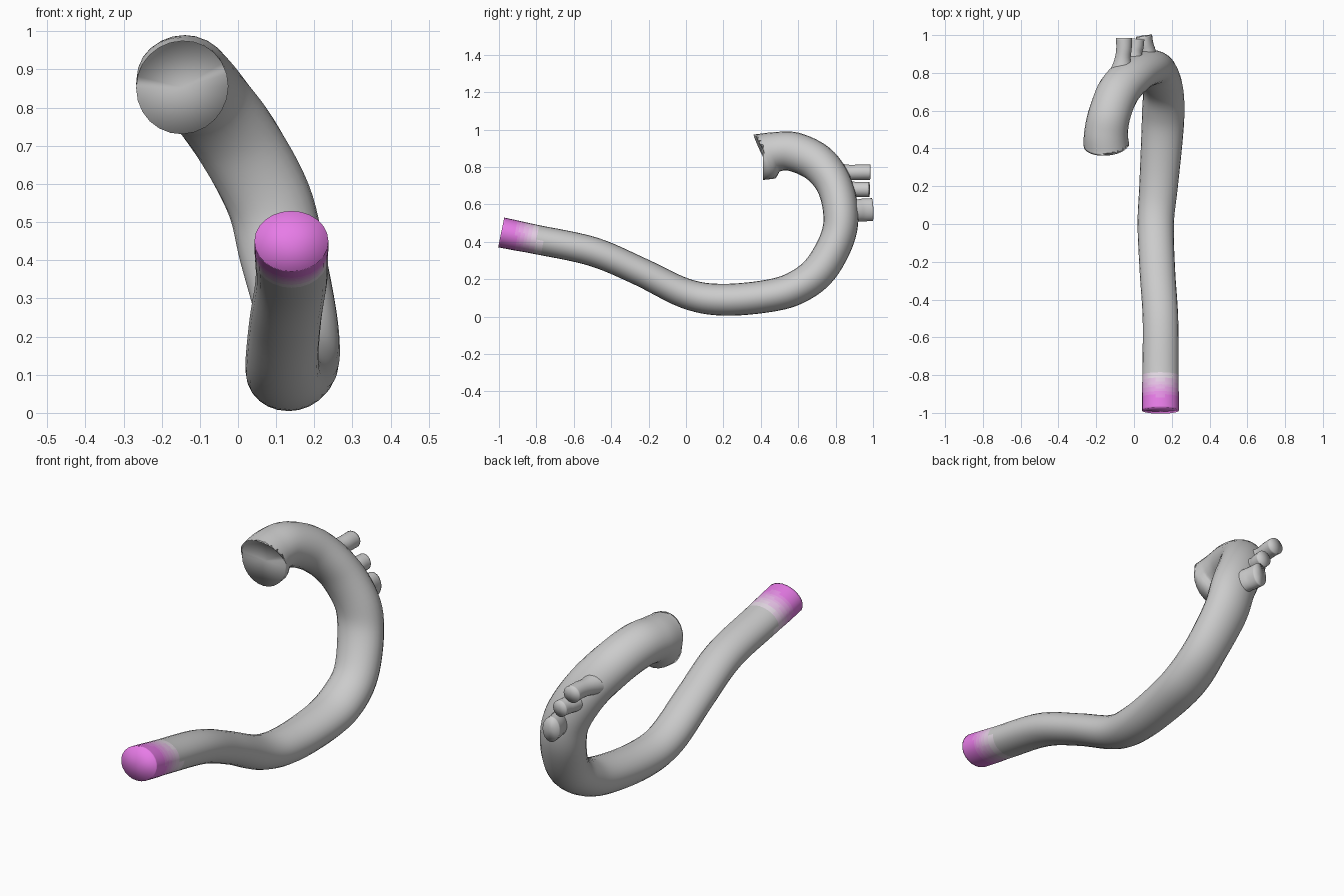
import bpy, math
from mathutils import Vector

if "Cube" in bpy.data.objects:
    bpy.data.objects.remove(bpy.data.objects["Cube"])

SIDES = 24


def material(name, rgb):
    m = bpy.data.materials.new(name)
    m.diffuse_color = (*rgb, 1)
    m.use_nodes = True
    m.node_tree.nodes["Principled BSDF"].inputs["Base Color"].default_value = m.diffuse_color
    return m


def catmull(p, i, t):
    a, b, c, d = p[max(i - 1, 0)], p[i], p[i + 1], p[min(i + 2, len(p) - 1)]
    return [0.5 * (2 * q + (r - o) * t + (2 * o - 5 * q + 4 * r - s) * t * t
                   + (3 * q - o - 3 * r + s) * t ** 3) for o, q, r, s in zip(a, b, c, d)]


def tube(name, stations, steps, flat_end=None, dent=0.0):
    """Sweep an ellipse along stations (x, y, z, side radius, up radius)."""
    path = [catmull(stations, i, k / steps) for i in range(len(stations) - 1) for k in range(steps)]
    path.append(list(stations[-1]))
    centres = [Vector(s[:3]) for s in path]
    n = len(path)
    verts, faces = [], []
    for i, s in enumerate(path):
        tan = (centres[min(i + 1, n - 1)] - centres[max(i - 1, 0)]).normalized()
        side = Vector((1, 0, 0))
        side = (side - tan * side.dot(tan)).normalized()
        up = side.cross(tan)
        for k in range(SIDES):
            a = 2 * math.pi * k / SIDES
            v = centres[i] + side * math.cos(a) * s[3] + up * math.sin(a) * s[4]
            if flat_end is not None and i == n - 1:
                v.y = flat_end
            verts.append(v)
    for i in range(n - 1):
        for k in range(SIDES):
            j = (k + 1) % SIDES
            a, b = i * SIDES, (i + 1) * SIDES
            faces.append((a + k, a + j, b + j, b + k))
    # fan caps, smooth shaded into the wall
    first, last = len(verts), len(verts) + 1
    verts += [centres[0], centres[-1] + Vector((0, dent, 0))]
    e = (n - 1) * SIDES
    for k in range(SIDES):
        j = (k + 1) % SIDES
        faces += [(first, j, k), (last, e + k, e + j)]
    me = bpy.data.meshes.new(name)
    me.from_pydata(verts, [], faces)
    me.update()
    me.shade_smooth()
    ob = bpy.data.objects.new(name, me)
    bpy.context.collection.objects.link(ob)
    return ob


# main vessel: straight lower run, bend, arch, flared open end
vessel = tube("main_vessel", [
    (.14, -.988, .45, .097, .081),
    (.14, -.90, .432, .097, .08),
    (.14, -.80, .412, .096, .078),
    (.14, -.50, .348, .094, .078),
    (.124, -.25, .243, .094, .076),
    (.115, 0, .123, .096, .08),
    (.13, .20, .09, .102, .085),
    (.148, .45, .112, .11, .087),
    (.155, .60, .16, .112, .09),
    (.152, .72, .255, .107, .092),
    (.115, .81, .42, .112, .092),
    (.08, .827, .56, .112, .094),
    (.0, .79, .71, .112, .096),
    (-.08, .705, .82, .112, .103),
    (-.13, .58, .88, .112, .105),
    (-.148, .48, .88, .116, .107),
    (-.146, .412, .853, .121, .135)], 6, flat_end=.413, dent=.012)

# three short side branches on the outside of the arch
tube("branch_upper", [(-.065, .79, .765, .07, .06), (-.06, .87, .77, .043, .042),
                      (-.053, .93, .772, .041, .041), (-.053, .985, .772, .043, .041)], 4)
tube("branch_middle", [(0, .81, .68, .06, .055), (.003, .90, .68, .041, .041),
                       (.012, .94, .68, .039, .04), (.016, .98, .68, .039, .04)], 4)
tube("branch_lower", [(.08, .82, .56, .06, .075), (.07, .91, .567, .046, .06),
                      (.06, .95, .57, .043, .061), (.053, .996, .572, .043, .061)], 4)

# magenta tip fading to grey along the tube
BANDS = 7
grey, tip = (.8, .8, .8), (.8, .2, .8)
for i in range(BANDS + 1):
    f = i / BANDS
    vessel.data.materials.append(material(f"tint_{i}", [g + (t - g) * f for g, t in zip(grey, tip)]))
for p in vessel.data.polygons:
    f = (-.77 - p.center.y) / .15
    p.material_index = round(max(0, min(1, f)) * BANDS)
